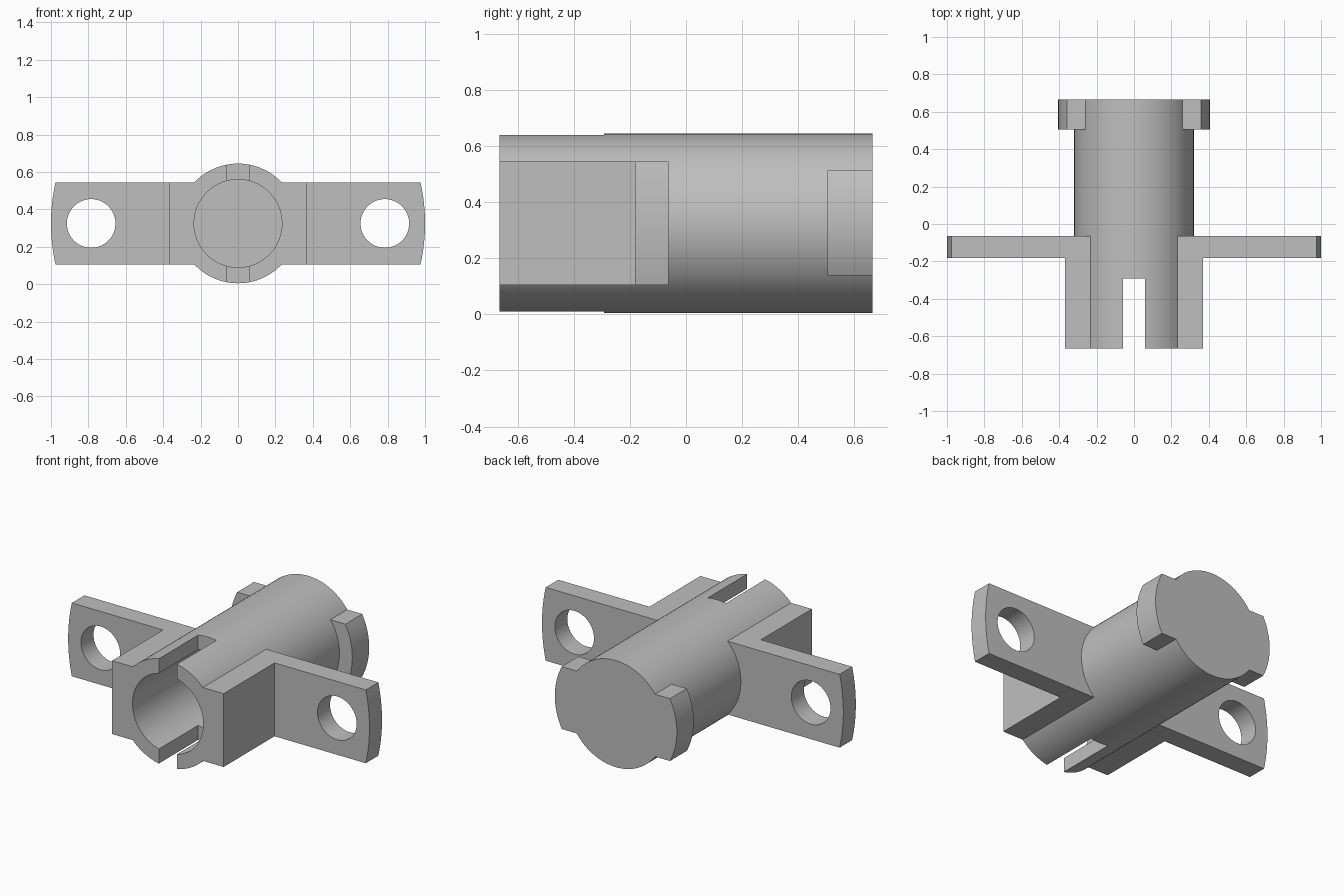
import bpy
import bmesh
from math import sin, cos, asin, pi

cube = bpy.data.objects.get("Cube")
if cube:
    bpy.data.objects.remove(cube, do_unlink=True)

MID_Z = 0.325            # height of the barrel axis
FRONT, BACK = -0.665, 0.665

grey = bpy.data.materials.new("light_grey")
grey.use_nodes = True
grey.diffuse_color = (0.52, 0.52, 0.52, 1)
grey.node_tree.nodes["Principled BSDF"].inputs["Base Color"].default_value = (0.52, 0.52, 0.52, 1)


def prism(name, outline, y0, y1):
    """Extrude an x-z outline, drawn around the barrel axis, from y0 to y1."""
    bm = bmesh.new()
    face = bm.faces.new([bm.verts.new((x, y0, MID_Z + z)) for x, z in outline])
    new = bmesh.ops.extrude_face_region(bm, geom=[face])["geom"]
    bmesh.ops.translate(bm, vec=(0, y1 - y0, 0),
                        verts=[v for v in new if isinstance(v, bmesh.types.BMVert)])
    bmesh.ops.recalc_face_normals(bm, faces=bm.faces)
    mesh = bpy.data.meshes.new(name)
    bm.to_mesh(mesh)
    bm.free()
    mesh.materials.append(grey)
    obj = bpy.data.objects.new(name, mesh)
    bpy.context.collection.objects.link(obj)
    return obj


def circle(radius, x=0, n=96):
    return [(x + radius * cos(2 * pi * i / n), radius * sin(2 * pi * i / n)) for i in range(n)]


def rectangle(half_w, half_h):
    return [(-half_w, -half_h), (half_w, -half_h), (half_w, half_h), (-half_w, half_h)]


def round_ended_bar(radius, half_h, n=16):
    """Bar whose two ends follow a circle around the barrel axis."""
    a = asin(half_h / radius)
    right = [(radius * cos(t), radius * sin(t))
             for t in (-a + 2 * a * i / n for i in range(n + 1))]
    return right + [(-x, -z) for x, z in right]


def combine(target, tool, operation):
    mod = target.modifiers.new(tool.name, 'BOOLEAN')
    mod.operation, mod.solver, mod.object = operation, 'EXACT', tool
    bpy.context.view_layer.objects.active = target
    bpy.ops.object.modifier_apply(modifier=mod.name)
    bpy.data.objects.remove(tool, do_unlink=True)


# Barrel with front block, mounting ears and rear locking lugs
body = prism("socket_body", circle(0.32), FRONT, BACK)
for part in (prism("front_block", rectangle(0.37, 0.22), FRONT, -0.12),
             prism("mounting_ears", round_ended_bar(1.0, 0.22), -0.182, -0.063),
             prism("locking_lugs", round_ended_bar(0.405, 0.187), 0.505, BACK)):
    combine(body, part, 'UNION')

# Blind bore, slot through top and bottom, and screw holes
for cutter in (prism("bore", circle(0.235), FRONT - 0.1, 0.5),
               prism("slot", rectangle(0.06, 0.5), FRONT - 0.1, -0.292),
               prism("left_screw_hole", circle(0.13, 0.785, 64), -0.3, 0.1),
               prism("right_screw_hole", circle(0.13, -0.785, 64), -0.3, 0.1)):
    combine(body, cutter, 'DIFFERENCE')

# Smooth curved walls, crisp machined edges
bpy.ops.object.select_all(action='DESELECT')
body.select_set(True)
bpy.context.view_layer.objects.active = body
bpy.ops.object.shade_smooth_by_angle(angle=pi / 9)
